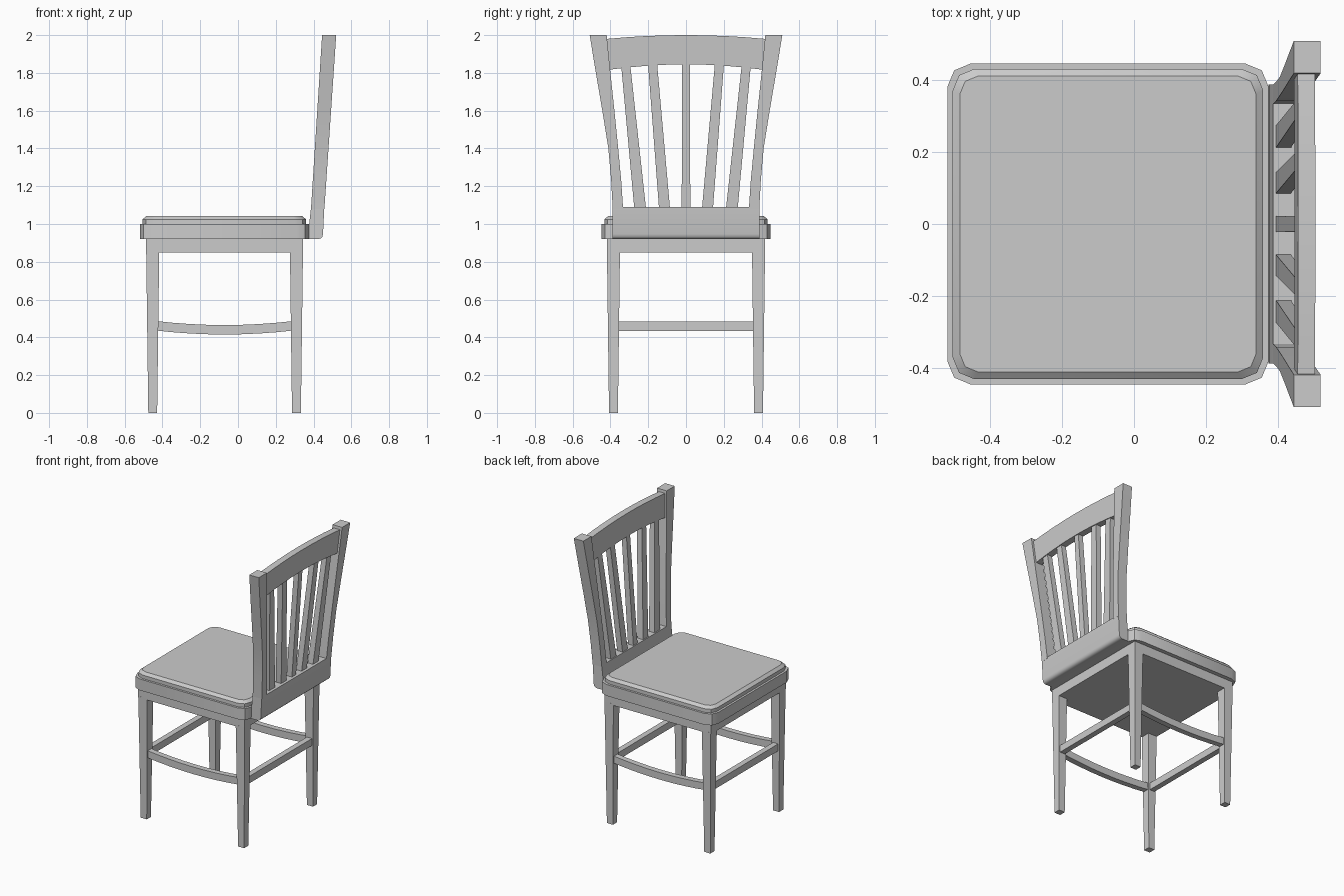
import bpy, bmesh, math

if "Cube" in bpy.data.objects:
    bpy.data.objects.remove(bpy.data.objects["Cube"])


def loft(name, rings, smooth=False):
    """Skin a list of equal-length point rings and cap both ends."""
    bm = bmesh.new()
    vr = [[bm.verts.new(p) for p in r] for r in rings]
    n = len(rings[0])
    for a, b in zip(vr, vr[1:]):
        for i in range(n):
            j = (i + 1) % n
            bm.faces.new((a[i], a[j], b[j], b[i]))
    bm.faces.new(vr[0][::-1])
    bm.faces.new(vr[-1])
    bmesh.ops.recalc_face_normals(bm, faces=bm.faces)
    me = bpy.data.meshes.new(name)
    bm.to_mesh(me)
    bm.free()
    ob = bpy.data.objects.new(name, me)
    bpy.context.collection.objects.link(ob)
    if smooth:
        bpy.ops.object.select_all(action='DESELECT')
        ob.select_set(True)
        bpy.context.view_layer.objects.active = ob
        bpy.ops.object.shade_smooth_by_angle(angle=math.radians(35))
    return ob


def rect(x0, x1, y0, y1, z):
    return [(x0, y0, z), (x1, y0, z), (x1, y1, z), (x0, y1, z)]


def box(name, x0, x1, y0, y1, z0, z1):
    return loft(name, [rect(x0, x1, y0, y1, z0), rect(x0, x1, y0, y1, z1)])


def rounded(x0, x1, y, r, z):
    """Rounded rectangle, two segments per corner."""
    pts = []
    for k, (cx, cy) in enumerate([(x1 - r, y - r), (x0 + r, y - r),
                                  (x0 + r, r - y), (x1 - r, r - y)]):
        for s in range(3):
            a = math.radians(90 * k + 45 * s)
            pts.append((cx + r * math.cos(a), cy + r * math.sin(a), z))
    return pts


def front_x(z):
    """Front surface of the raked backrest."""
    return 0.387 + (z - 1.09) * 0.064


# Seat board and cushion
loft("seat", [rounded(-0.52, 0.375, 0.447, 0.065, z) for z in (0.92, 1.0)], True)
loft("cushion", [rounded(-0.505, 0.36, 0.432, 0.06, 1.0),
                 rounded(-0.505, 0.36, 0.432, 0.06, 1.025),
                 rounded(-0.485, 0.34, 0.412, 0.05, 1.042)], True)

# Apron under the seat
box("apron", -0.487, 0.344, -0.418, 0.418, 0.85, 0.92)

# Tapered legs
for label, x in (("front", -0.4515), ("back", 0.3095)):
    for side, s in (("left", -1), ("right", 1)):
        y = 0.384 * s
        loft(f"{label}_leg_{side}",
             [rect(x - h, x + h, y - h, y + h, z) for h, z in ((0.0235, 0), (0.0345, 0.86))])

# Stretchers: straight across, sagging along the sides
for label, x in (("front", -0.452), ("back", 0.31)):
    box(f"{label}_stretcher", x - 0.02, x + 0.02, -0.37, 0.37, 0.433, 0.483)
for side, s in (("left", -1), ("right", 1)):
    rings = []
    for i in range(9):
        t = i / 4 - 1
        z = 0.415 + 0.022 * t * t
        x, y = -0.071 + 0.37 * t, 0.384 * s
        rings.append([(x, y - 0.02, z), (x, y + 0.02, z),
                      (x, y + 0.02, z + 0.05), (x, y - 0.02, z + 0.05)])
    loft(f"side_stretcher_{side}", rings, True)

# Lower back rail with rounded rear bottom edge
profile = [(0.375, 0.92), (0.427, 0.92), (0.439, 0.924), (0.447, 0.933),
           (0.45, 0.947), (0.457, 1.09), (0.387, 1.09), (0.377, 1.0)]
loft("lower_back_rail", [[(x, y, z) for x, z in profile] for y in (-0.388, 0.388)], True)

# Flared back posts: z, inner y, outer y
post = [(1.08, 0.333, 0.388), (1.23, 0.343, 0.396), (1.4, 0.359, 0.411),
        (1.6, 0.379, 0.443), (1.8, 0.4, 0.477), (2.0, 0.42, 0.51)]
for side, s in (("left", -1), ("right", 1)):
    loft(f"back_post_{side}",
         [rect(front_x(z), front_x(z) + 0.071 + 0.004 * (z - 1.09), s * a, s * b, z)
          for z, a, b in post], True)

# Arched top rail
rings = []
for i in range(9):
    t = i / 4 - 1
    lo, hi = 1.845 - 0.03 * t * t, 2.0 - 0.02 * t * t
    y = 0.42 * t
    rings.append([(front_x(lo) + 0.012, y, lo), (front_x(lo) + 0.06, y, lo),
                  (front_x(hi) + 0.012, y, hi)][:2]
                 + [(front_x(hi) + 0.06, y, hi), (front_x(hi) + 0.012, y, hi)])
loft("top_rail", rings, True)

# Fanned slats: bottom y, top y, bottom half width, top half width
slats = [(0, 0, 0.023, 0.02)]
for s in (-1, 1):
    slats += [(0.114 * s, 0.177 * s, 0.029, 0.024), (0.243 * s, 0.32 * s, 0.031, 0.024)]
for i, (yb, yt, wb, wt) in enumerate(slats):
    loft(f"back_slat_{i + 1}",
         [rect(0.395, 0.437, yb - wb, yb + wb, 1.085),
          rect(0.452, 0.49, yt - wt, yt + wt, 1.85)])
